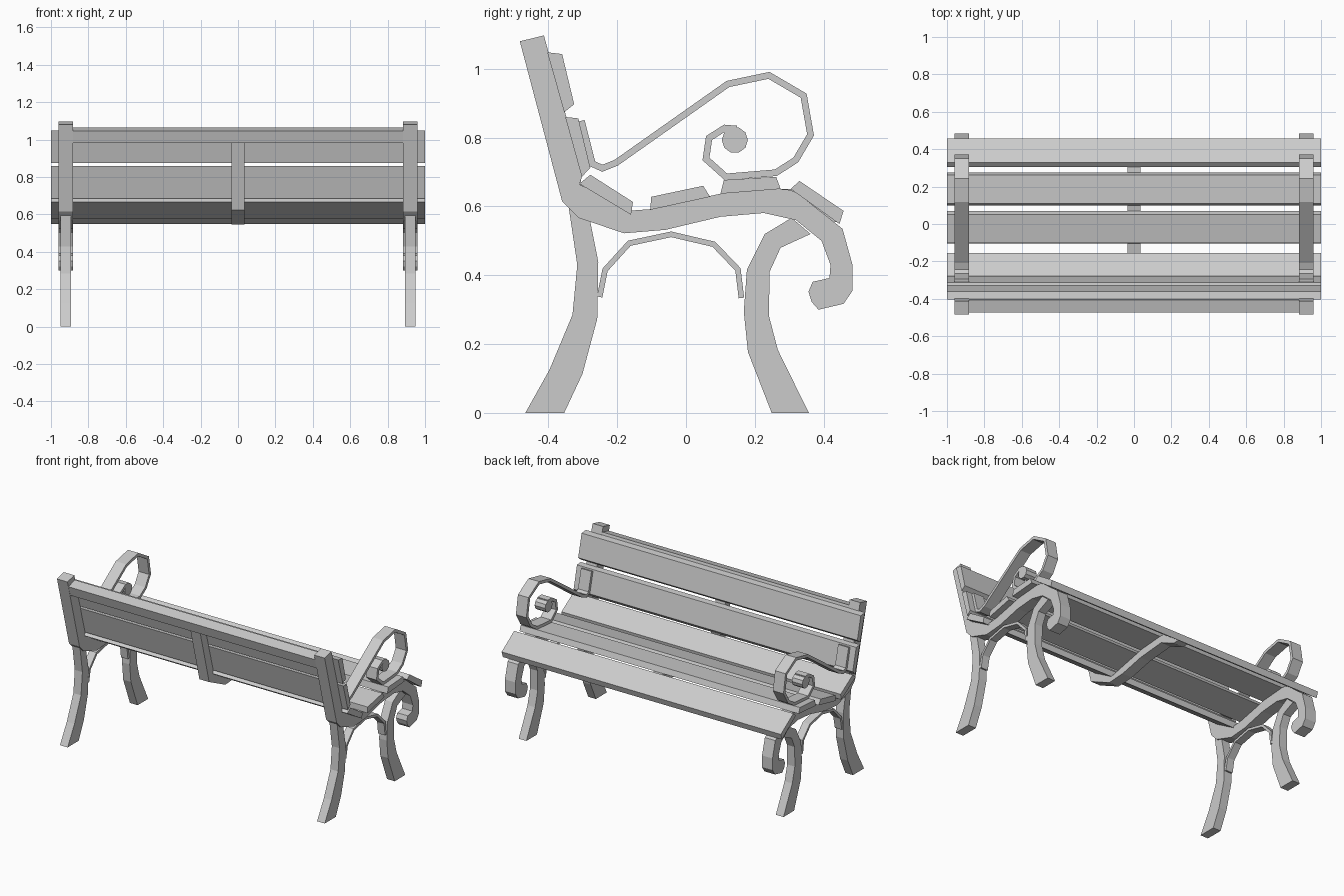
import bpy, bmesh
from mathutils import Vector
from math import cos, sin, tau


def prism(name, profile, x0, x1):
    """Extrude a (y, z) profile from x0 to x1."""
    bm = bmesh.new()
    face = bm.faces.new([bm.verts.new((x0, y, z)) for y, z in profile])
    out = bmesh.ops.extrude_face_region(bm, geom=[face], use_keep_orig=True)
    verts = [v for v in out["geom"] if isinstance(v, bmesh.types.BMVert)]
    bmesh.ops.translate(bm, verts=verts, vec=(x1 - x0, 0, 0))
    bmesh.ops.recalc_face_normals(bm, faces=bm.faces)
    bmesh.ops.triangulate(bm, faces=[f for f in bm.faces if len(f.verts) > 4])
    mesh = bpy.data.meshes.new(name)
    bm.to_mesh(mesh)
    bm.free()
    ob = bpy.data.objects.new(name, mesh)
    bpy.context.collection.objects.link(ob)
    return ob


def ribbon(path, width):
    """Outline of constant width around an open (y, z) path, with mitred corners."""
    p = [Vector(c) for c in path]
    left, right = [], []
    for i, c in enumerate(p):
        a = (c - p[i - 1]).normalized() if i else (p[1] - c).normalized()
        b = (p[i + 1] - c).normalized() if i < len(p) - 1 else a
        na, nb = Vector((-a.y, a.x)), Vector((-b.y, b.x))
        m = (na + nb).normalized()
        m *= width / 2 / max(m.dot(na), 0.4)
        left.append(tuple(c + m))
        right.append(tuple(c - m))
    return left + right[::-1]


# Cast end frame: back post, seat rail and front curl in one profile
frame = [(-.483, 1.08), (-.413, 1.097), (-.301, .69), (-.31, .664), (-.16, .588),
         (-.104, .592), (.1, .637), (.24, .653), (.304, .648), (.33, .634),
         (.455, .535), (.484, .43), (.484, .355), (.458, .317), (.385, .30),
         (.365, .323), (.356, .352), (.368, .381), (.417, .392), (.42, .43),
         (.394, .50), (.32, .56), (.226, .581), (.1, .57), (-.06, .532),
         (-.18, .522), (-.313, .567), (-.36, .615)]
back_leg = [(-.342, .605), (-.316, .43), (-.33, .285), (-.397, .125), (-.467, 0),
            (-.354, 0), (-.301, .113), (-.258, .273), (-.255, .439), (-.281, .57)]
front_leg = [(.307, .567), (.229, .52), (.177, .416), (.168, .294), (.18, .177),
             (.249, 0), (.357, 0), (.267, .183), (.241, .282), (.243, .41),
             (.275, .48), (.362, .52)]
arch = ribbon([(-.251, .337), (-.235, .416), (-.165, .493), (-.043, .519),
               (.081, .49), (.151, .417), (.161, .334)], .016)
arm = ribbon([(-.304, .849), (-.272, .724), (-.243, .711), (-.203, .727),
              (.122, .956), (.241, .981), (.342, .922), (.362, .808),
              (.319, .735), (.261, .698), (.116, .686), (.058, .738),
              (.067, .799), (.113, .828), (.148, .825)], .019)
knob = [(.142 + .038 * cos(tau * i / 10), .793 + .038 * sin(tau * i / 10))
        for i in range(10)]

# Both ends, mirrored about x = 0
for side, s in (("left", -1), ("right", 1)):
    for name, profile, w in (("end_frame", frame, .075), ("back_leg", back_leg, .055),
                             ("front_leg", front_leg, .055), ("leg_arch", arch, .05),
                             ("armrest", arm, .075), ("armrest_knob", knob, .075)):
        prism(f"{name}_{side}", profile, s * .921 - w / 2, s * .921 + w / 2)

# Slats with chamfered long edges
slats = {
    "back_slat_upper": [(-.403, 1.048), (-.36, 1.043), (-.325, .897), (-.354, .874)],
    "back_slat_lower": [(-.351, .86), (-.313, .856), (-.278, .712), (-.303, .686)],
    "seat_slat_1": [(-.31, .666), (-.278, .692), (-.154, .613), (-.16, .576)],
    "seat_slat_2": [(-.104, .59), (-.101, .628), (.05, .66), (.07, .628)],
    "seat_slat_3": [(.1, .637), (.11, .677), (.262, .686), (.275, .651)],
    "seat_slat_4": [(.304, .651), (.33, .674), (.458, .587), (.446, .549)],
}
for name, profile in slats.items():
    prism(name, profile, -1, 1)

# Top rail between the posts
prism("back_rail", [(-.474, 1.046), (-.406, 1.064), (-.385, .997), (-.455, .983)], -.89, .89)

# Centre brace running down the back and under the seat
prism("centre_brace", [(-.44, .99), (-.385, .99), (-.303, .686), (-.308, .664),
                       (-.16, .578), (-.104, .59), (.1, .637), (.275, .651),
                       (.304, .651), (.44, .555), (.40, .551), (.285, .605),
                       (.1, .588), (-.06, .552), (-.18, .545), (-.345, .625)],
      -.035, .035)
